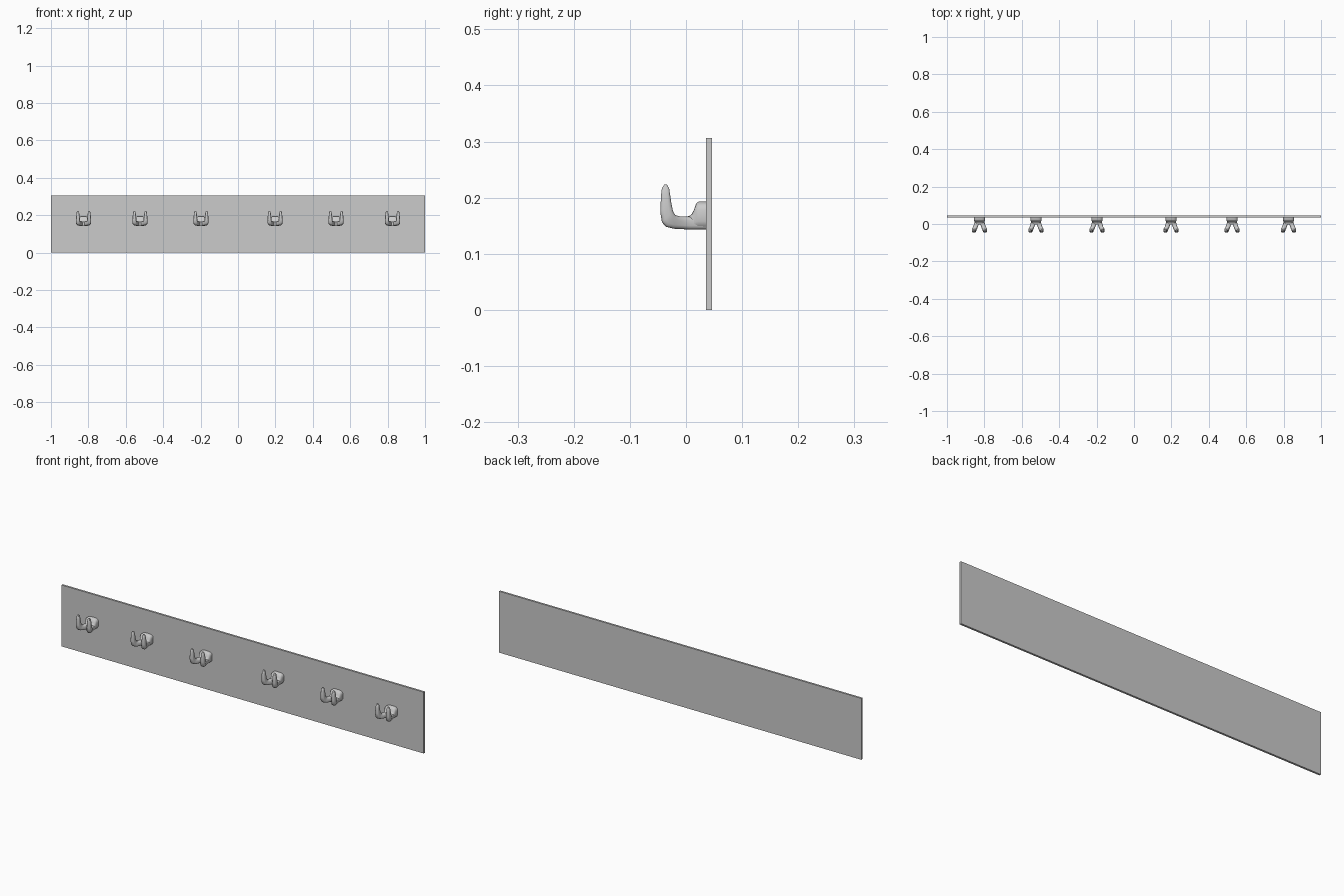
import bpy, bmesh, math

if "Cube" in bpy.data.objects:
    bpy.data.objects.remove(bpy.data.objects["Cube"])


def loft(bm, sections, side=1, sides=16, power=0.55):
    """Skin rounded-box rings; section = outer (y, z), inner (y, z), x centre, half width."""
    rings = []
    for (oy, oz), (iy, iz), xc, hw in sections:
        ring = []
        for k in range(sides):
            a = 2 * math.pi * (k + 0.5) / sides
            c, s = math.cos(a), math.sin(a)
            u = math.copysign(abs(c) ** power, c)
            t = 0.5 + 0.5 * math.copysign(abs(s) ** power, s)
            ring.append(bm.verts.new((side * xc + u * hw,
                                      oy + (iy - oy) * t,
                                      oz + (iz - oz) * t)))
        rings.append(ring)
    for a, b in zip(rings, rings[1:]):
        for k in range(sides):
            n = (k + 1) % sides
            bm.faces.new((a[k], a[n], b[n], b[k]))
    bm.faces.new(rings[0])
    bm.faces.new(rings[-1])


# Backing board
bpy.ops.mesh.primitive_cube_add(size=1, location=(0, 0.041, 0.153))
board = bpy.context.object
board.name = "backing_board"
board.scale = (2, 0.010, 0.306)

# Hook prong: runs forward, spreads outward, then curls up
prong = [
    ((0.037, 0.143), (0.037, 0.168), 0.013, 0.014),
    ((0.008, 0.143), (0.008, 0.166), 0.014, 0.013),
    ((-0.022, 0.1445), (-0.013, 0.167), 0.022, 0.012),
    ((-0.036, 0.148), (-0.019, 0.169), 0.027, 0.012),
    ((-0.043, 0.156), (-0.023, 0.176), 0.029, 0.011),
    ((-0.046, 0.175), (-0.026, 0.190), 0.030, 0.010),
    ((-0.0445, 0.205), (-0.0285, 0.207), 0.030, 0.008),
    ((-0.043, 0.217), (-0.030, 0.217), 0.030, 0.006),
    ((-0.039, 0.223), (-0.034, 0.223), 0.030, 0.003),
]

# Hook base: tall mount against the board, stepping down to the prongs
base = [((y, 0.143), (y, top), 0, hw) for y, top, hw in (
    (0.037, 0.193, 0.031), (0.022, 0.193, 0.030), (0.018, 0.190, 0.029),
    (0.014, 0.178, 0.027), (0.009, 0.169, 0.026), (0.001, 0.166, 0.022),
    (-0.004, 0.165, 0.018))]

bm = bmesh.new()
loft(bm, base)
for side in (-1, 1):
    loft(bm, prong, side)
bmesh.ops.recalc_face_normals(bm, faces=bm.faces)
hook_mesh = bpy.data.meshes.new("double_hook")
bm.to_mesh(hook_mesh)
bm.free()

# Row of six hooks, mirrored about the centre
for x in (0.198, 0.524, 0.826):
    for side in (-1, 1):
        hook = bpy.data.objects.new("double_hook", hook_mesh)
        hook.location.x = side * x
        bpy.context.collection.objects.link(hook)
        bpy.context.view_layer.objects.active = hook

# Smooth shading on the shared hook mesh
bpy.ops.object.select_all(action='DESELECT')
hook.select_set(True)
bpy.ops.object.shade_smooth_by_angle(angle=math.radians(50))
